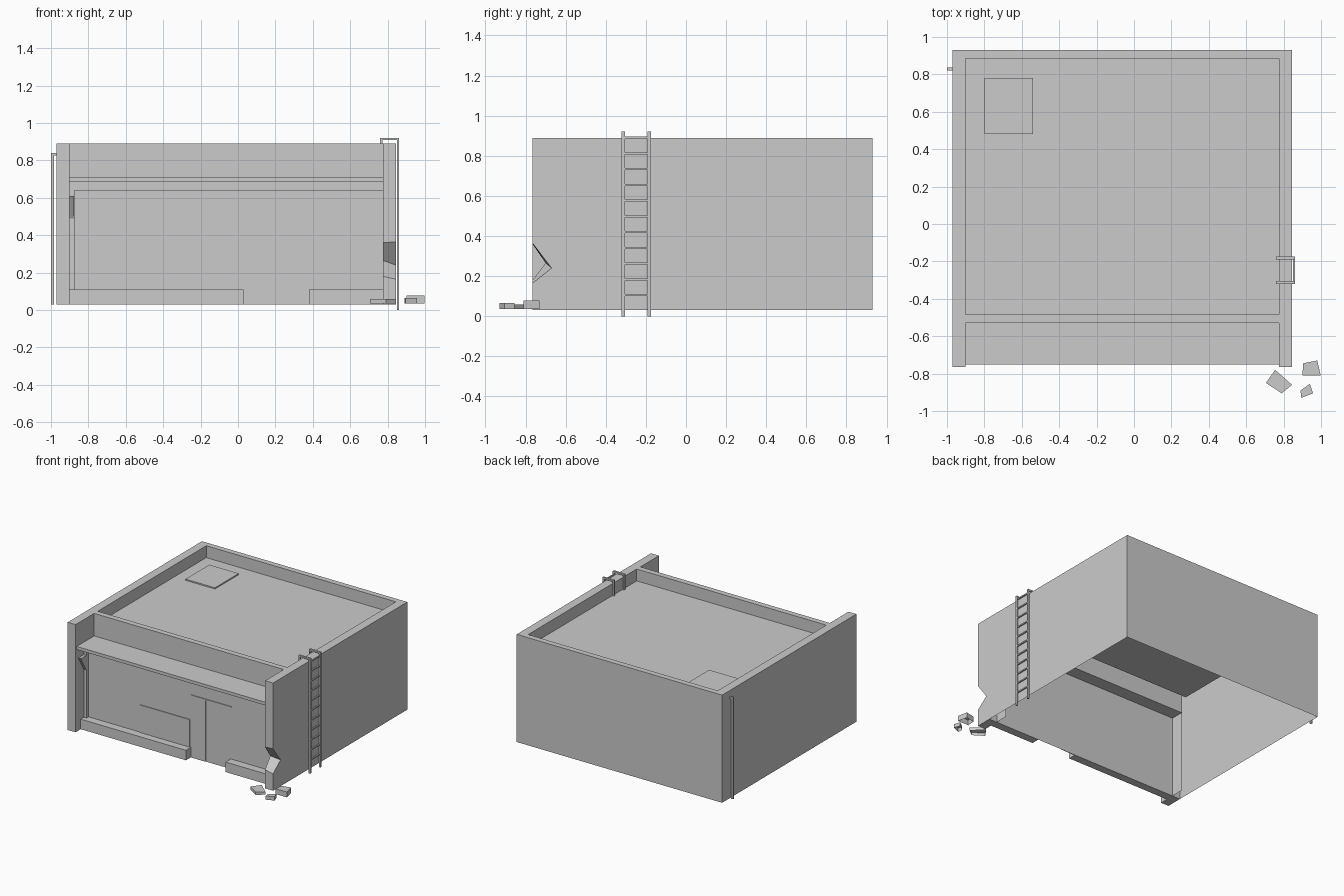
import bpy, bmesh

if "Cube" in bpy.data.objects:
    bpy.data.objects.remove(bpy.data.objects["Cube"])


def mesh_object(name, polys):
    """Make an object from a list of polygons, welding shared corners."""
    bm = bmesh.new()
    for p in polys:
        bm.faces.new([bm.verts.new(c) for c in p])
    bmesh.ops.remove_doubles(bm, verts=bm.verts, dist=1e-5)
    bmesh.ops.recalc_face_normals(bm, faces=bm.faces)
    me = bpy.data.meshes.new(name)
    bm.to_mesh(me)
    bm.free()
    ob = bpy.data.objects.new(name, me)
    bpy.context.collection.objects.link(ob)
    return ob


def prism(bottom, top, cap_bottom=True):
    n = len(bottom)
    polys = [[bottom[i], bottom[(i + 1) % n], top[(i + 1) % n], top[i]] for i in range(n)]
    return polys + [top] + ([bottom] if cap_bottom else [])


def box_polys(x0, x1, y0, y1, z0, z1):
    ring = [(x0, y0), (x1, y0), (x1, y1), (x0, y1)]
    return prism([(x, y, z0) for x, y in ring], [(x, y, z1) for x, y in ring])


def box(name, *dims):
    return mesh_object(name, box_polys(*dims))


def qx(x, y0, y1, z0, z1):
    return [(x, y0, z0), (x, y1, z0), (x, y1, z1), (x, y0, z1)]


def qy(y, x0, x1, z0, z1):
    return [(x0, y, z0), (x1, y, z0), (x1, y, z1), (x0, y, z1)]


def qz(z, x0, x1, y0, y1):
    return [(x0, y0, z), (x1, y0, z), (x1, y1, z), (x0, y1, z)]


# Main dimensions
L, R, LI, RI = -0.97, 0.845, -0.90, 0.775
F, B, BI = -0.765, 0.93, 0.885
FASCIA, FI, FACADE = -0.53, -0.485, -0.635
Z0, ZT, ROOF, LEDGE = 0.03, 0.89, 0.795, 0.71

# Broken notch in the right wing wall (outer and inner edge)
n_out = [(R, F, 0.165), (R, -0.67, 0.24), (R, F, 0.365)]
n_in = [(RI, F, 0.18), (RI, -0.70, 0.265), (RI, F, 0.36)]

# Building shell, open underneath
mesh_object("building_shell", [
    qx(L, F, B, Z0, ZT), qy(B, L, R, Z0, ZT),
    [(R, B, Z0), (R, B, ZT), (R, F, ZT)] + n_out[::-1] + [(R, F, Z0)],
    # parapet tops
    qz(ZT, L, LI, F, B), qz(ZT, RI, R, F, B),
    qz(ZT, LI, RI, BI, B), qz(ZT, LI, RI, FASCIA, FI),
    # parapet inner sides and roof
    qx(LI, FI, BI, ROOF, ZT), qx(RI, FI, BI, ROOF, ZT),
    qy(BI, LI, RI, ROOF, ZT), qy(FI, LI, RI, ROOF, ZT),
    qz(ROOF, LI, RI, FI, BI),
    # wing walls
    qy(F, L, LI, Z0, ZT), qx(LI, F, FASCIA, Z0, ZT), qz(Z0, L, LI, F, FACADE),
    [(RI, FASCIA, Z0), (RI, FASCIA, ZT), (RI, F, ZT)] + n_in[::-1] + [(RI, F, Z0)],
    qz(Z0, RI, R, F, FACADE),
    [(RI, F, Z0), (R, F, Z0), n_out[0], n_in[0]],
    [n_in[0], n_out[0], n_out[1], n_in[1]],
    [n_in[1], n_out[1], n_out[2], n_in[2]],
    [n_in[2], n_out[2], (R, F, ZT), (RI, F, ZT)],
])
mesh_object("upper_fascia", [qy(FASCIA, LI, RI, LEDGE, ZT)])
mesh_object("shop_facade", [qy(FACADE, L, R, Z0, LEDGE)])

# Front details
box("awning_ledge", LI, RI, -0.75, FASCIA, 0.685, LEDGE)
box("header_beam", LI, RI, -0.66, FACADE, 0.64, 0.685)
box("left_jamb", LI, -0.875, -0.66, FACADE, 0.11, 0.685)
box("left_plinth", LI, 0.03, -0.70, FACADE, Z0, 0.11)
box("right_plinth", 0.38, RI, -0.70, FACADE, Z0, 0.11)
box("low_panel", -0.42, 0.02, -0.641, FACADE, 0.11, 0.33)
box("door_panel", 0.03, 0.16, -0.639, FACADE, Z0, 0.52)
box("door_transom", 0.03, 0.385, -0.641, FACADE, 0.52, 0.53)
bracket = [(-0.73, 0.61), (-0.66, 0.49), (-0.66, 0.61)]
mesh_object("wall_bracket", prism([(LI, y, z) for y, z in bracket],
                                  [(-0.878, y, z) for y, z in bracket]))

# Roof hatch
box("roof_hatch", -0.80, -0.54, 0.48, 0.78, ROOF, ROOF + 0.01)

# Ladder: two hooked rails and rungs
for side, y in (("front", -0.321), ("back", -0.191)):
    y1 = y + 0.016
    mesh_object(side + "_ladder_rail",
                box_polys(0.849, 0.861, y, y1, 0, 0.92)
                + box_polys(0.76, 0.849, y, y1, 0.908, 0.92)
                + box_polys(0.76, 0.772, y, y1, ROOF, 0.908))
for i in range(11):
    z = 0.105 + 0.0785 * i
    box("ladder_rung", 0.85, 0.86, -0.305, -0.191, z - 0.005, z + 0.005)

# Drain pipe with elbow on the left wall
mesh_object("drain_pipe", box_polys(-1.0, -0.985, 0.82, 0.836, Z0, 0.84)
            + box_polys(-0.985, L, 0.82, 0.836, 0.825, 0.84))

# Fallen rubble chunks, open underneath
rubble = [
    ([(0.755, -0.78), (0.705, -0.85), (0.79, -0.905), (0.845, -0.86)], 0.058),
    ([(0.905, -0.745), (0.90, -0.81), (0.998, -0.81), (0.98, -0.73)], 0.078),
    ([(0.89, -0.89), (0.895, -0.93), (0.957, -0.905), (0.94, -0.855)], 0.065),
]
for ring, top in rubble:
    mesh_object("rubble_chunk", prism([(x, y, 0.035) for x, y in ring],
                                      [(x, y, top) for x, y in ring], False))
